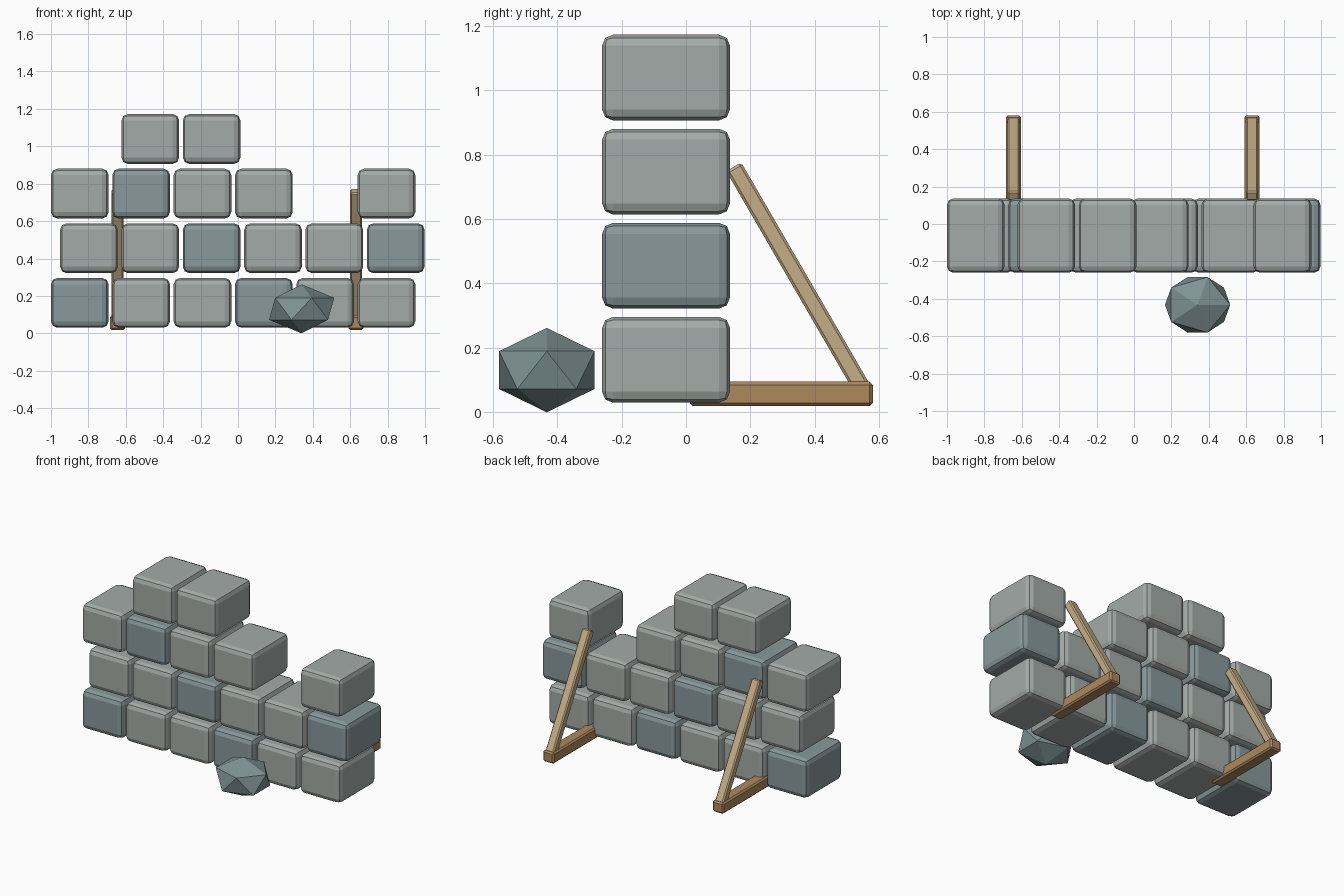
import bpy, math
from mathutils import Vector

if "Cube" in bpy.data.objects:
    bpy.data.objects.remove(bpy.data.objects["Cube"])


def material(name, color):
    m = bpy.data.materials.new(name)
    m.diffuse_color = (*color, 1)
    m.use_nodes = True
    m.node_tree.nodes["Principled BSDF"].inputs["Base Color"].default_value = m.diffuse_color
    return m


STONE = material("stone", (0.37, 0.41, 0.39))
DARK = material("dark_stone", (0.25, 0.32, 0.33))
ROCK = material("rock", (0.21, 0.29, 0.30))
WOOD = material("wood", (0.42, 0.25, 0.11))
PALE = material("pale_wood", (0.56, 0.42, 0.24))


def box(name, center, size, mat, bevel, segments=1, tilt=0.0):
    bpy.ops.mesh.primitive_cube_add(size=1, location=center, rotation=(tilt, 0, 0))
    ob = bpy.context.object
    ob.name = name
    ob.scale = size
    bpy.ops.object.transform_apply(location=False, rotation=False, scale=True)
    mod = ob.modifiers.new("bevel", "BEVEL")
    mod.width = bevel
    mod.segments = segments
    ob.data.materials.append(mat)
    return ob


# Stone courses: (first block centre x, columns present, dark columns)
PITCH = 0.328
courses = [
    (-0.846, (0, 1, 2, 3, 4, 5), (0, 3)),
    (-0.797, (0, 1, 2, 3, 4, 5), (2, 5)),
    (-0.846, (0, 1, 2, 3, 5), (1,)),
    (-0.797, (1, 2), ()),
]
for row, (x0, columns, dark) in enumerate(courses):
    for col in columns:
        box(f"stone_block_{row}_{col}",
            (x0 + PITCH * col, -0.062, 0.163 + 0.292 * row),
            (0.308, 0.397, 0.266),
            DARK if col in dark else STONE, 0.034, 2)

# Wooden props behind the wall: a ground beam and a leaning brace
top, foot = Vector((0, 0.148, 0.762)), Vector((0, 0.555, 0.06))
run = top - foot
tilt = math.atan2(-run.y, run.z)
for side, x in (("left", -0.644), ("right", 0.631)):
    box(f"ground_beam_{side}", (x, 0.296, 0.057), (0.082, 0.568, 0.076), WOOD, 0.01)
    mid = (top + foot) / 2
    box(f"brace_{side}", (x, mid.y, mid.z), (0.062, 0.054, run.length),
        PALE, 0.008, 1, tilt)

# Fallen boulder in front
bpy.ops.mesh.primitive_ico_sphere_add(subdivisions=1, radius=1, location=(0.34, -0.432, 0.131))
boulder = bpy.context.object
boulder.name = "fallen_boulder"
boulder.scale = (0.195, 0.174, 0.131)
boulder.data.materials.append(ROCK)
